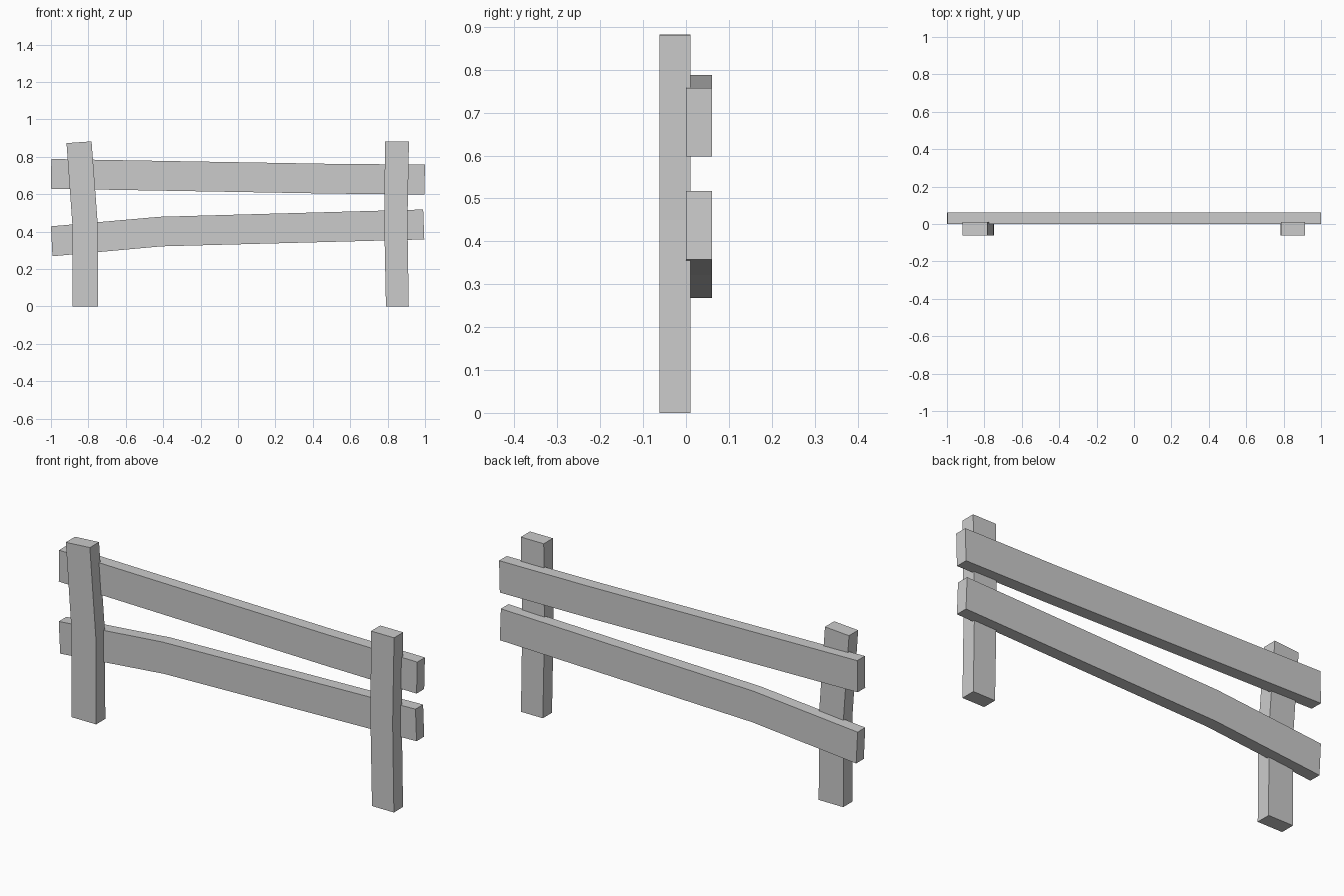
import bpy
import bmesh

if "Cube" in bpy.data.objects:
    bpy.data.objects.remove(bpy.data.objects["Cube"])


def board(name, side_a, side_b, y0, y1):
    """Extrude an (x, z) outline, given as two matching edges, from y0 to y1."""
    outline = side_a + side_b[::-1]
    bm = bmesh.new()
    face = bm.faces.new([bm.verts.new((x, y0, z)) for x, z in outline])
    result = bmesh.ops.extrude_face_region(bm, geom=[face])
    moved = [v for v in result["geom"] if isinstance(v, bmesh.types.BMVert)]
    bmesh.ops.translate(bm, verts=moved, vec=(0, y1 - y0, 0))
    bmesh.ops.recalc_face_normals(bm, faces=bm.faces)
    mesh = bpy.data.meshes.new(name)
    bm.to_mesh(mesh)
    bm.free()
    obj = bpy.data.objects.new(name, mesh)
    bpy.context.collection.objects.link(obj)
    return obj


POST_Y = (-0.062, 0.011)
RAIL_Y = (0.0, 0.061)

# Posts: left and right edges from the ground up, each with a slight bend
board("left_post",
      [(-0.885, 0), (-0.885, 0.43), (-0.917, 0.873)],
      [(-0.748, 0), (-0.750, 0.44), (-0.783, 0.882)], *POST_Y)
board("right_post",
      [(0.791, 0), (0.782, 0.45), (0.786, 0.881)],
      [(0.913, 0), (0.906, 0.45), (0.914, 0.881)], *POST_Y)

# Rails: bottom and top edges from left to right, bent like warped planks
board("upper_rail",
      [(-1.0, 0.629), (0.5, 0.603), (0.996, 0.598)],
      [(-0.998, 0.788), (0.5, 0.762), (1.0, 0.758)], *RAIL_Y)
board("lower_rail",
      [(-0.992, 0.268), (-0.41, 0.321), (0.996, 0.358)],
      [(-1.0, 0.428), (-0.42, 0.479), (0.99, 0.518)], *RAIL_Y)
